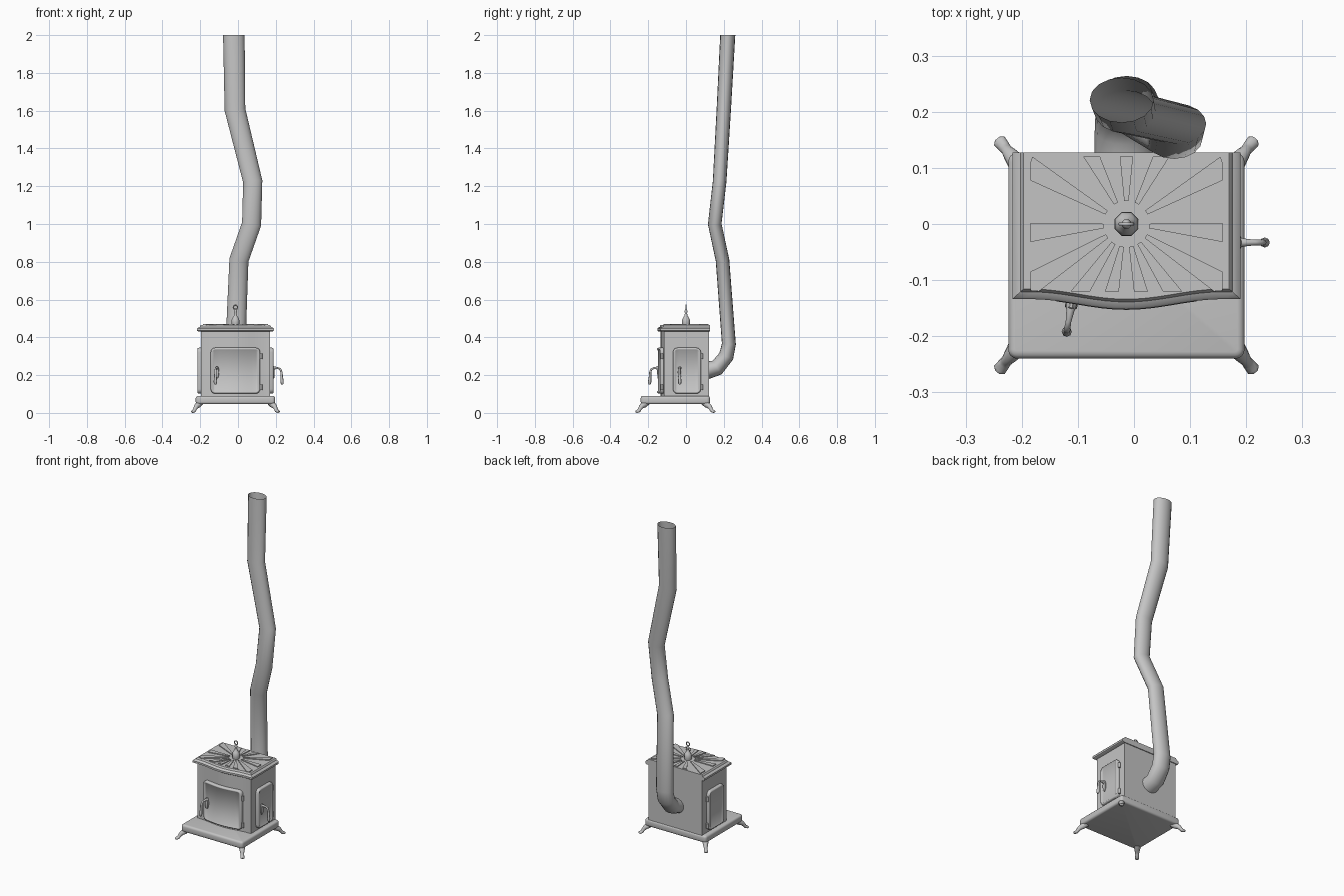
import bpy, bmesh, math
from mathutils import Vector, Matrix

if "Cube" in bpy.data.objects:
    bpy.data.objects.remove(bpy.data.objects["Cube"])

CX = -0.0135   # centre line of the stove body
iron = bpy.data.materials.new("grey_iron")
iron.diffuse_color = (0.55, 0.55, 0.55, 1)
iron.use_nodes = True
iron.node_tree.nodes["Principled BSDF"].inputs["Base Color"].default_value = iron.diffuse_color


def finish(bm, name, angle=40):
    bmesh.ops.recalc_face_normals(bm, faces=bm.faces)
    me = bpy.data.meshes.new(name)
    bm.to_mesh(me)
    bm.free()
    me.materials.append(iron)
    ob = bpy.data.objects.new(name, me)
    bpy.context.collection.objects.link(ob)
    bpy.ops.object.select_all(action='DESELECT')
    ob.select_set(True)
    bpy.context.view_layer.objects.active = ob
    bpy.ops.object.shade_smooth_by_angle(angle=math.radians(angle))
    return ob


def skin(bm, rings, caps=True):
    rs = [[bm.verts.new(p) for p in r] for r in rings]
    n = len(rs[0])
    for a, b in zip(rs, rs[1:]):
        for i in range(n):
            bm.faces.new((a[i], a[(i + 1) % n], b[(i + 1) % n], b[i]))
    if caps:
        bm.faces.new(rs[0])
        bm.faces.new(rs[-1])
    return rs


def tube(name, pts, radii, side, n=10, caps=True, angle=50):
    """Sweep an ellipse (radius pair) along points; side fixes the first axis."""
    pts = [Vector(p) for p in pts]
    rings = []
    for i, p in enumerate(pts):
        t = Vector()
        if i:
            t += (p - pts[i - 1]).normalized()
        if i < len(pts) - 1:
            t += (pts[i + 1] - p).normalized()
        t.normalize()
        s = Vector(side)
        s = (s - t * s.dot(t)).normalized()
        u = t.cross(s)
        r = radii[i] if isinstance(radii, list) else radii
        a, b = r if isinstance(r, tuple) else (r, r)
        rings.append([p + s * a * math.cos(2 * math.pi * k / n) + u * b * math.sin(2 * math.pi * k / n)
                      for k in range(n)])
    bm = bmesh.new()
    skin(bm, rings, caps)
    return finish(bm, name, angle)


def bow(u):
    """Forward bulge of the stove front at distance u from the centre line."""
    return 0.0 if abs(u) > 0.17 else 0.009 * (1 + math.cos(math.pi * u / 0.17))


def bowed_slab(name, layers, back):
    """Stack of outlines (half width, front y, z) with a bowed front."""
    rings = []
    for hw, fy, z in layers:
        us = [-hw + 2 * hw * i / 20 for i in range(21)]
        ring = [(CX + u, fy - bow(u), z) for u in us]
        rings.append(ring + [(CX + hw, back, z), (CX - hw, back, z)])
    bm = bmesh.new()
    skin(bm, rings)
    return finish(bm, name, 30)


def door(name, half_w, z0, z1, place):
    """Rounded rectangular door with raised rim; place(u, v, depth) -> point."""
    zc, hh = (z0 + z1) / 2, (z1 - z0) / 2
    rings = []
    for inset, d in [(0, -0.01), (0, 0.011), (0.003, 0.017), (0.007, 0.019),
                     (0.011, 0.018), (0.014, 0.015)]:
        w, h, r = half_w - inset, hh - inset, 0.024 - inset
        top = [(-w + r - r * math.cos(a), h - r + r * math.sin(a))
               for a in [math.pi / 2 * k / 4 for k in range(5)]]
        top += [(-w + r + 2 * (w - r) * k / 10, h) for k in range(1, 10)]
        top += [(-u, v) for u, v in top[4::-1]]
        loop = top + [(u, -v) for u, v in reversed(top)]
        rings.append([place(u, zc + v, d) for u, v in loop])
    bm = bmesh.new()
    last = skin(bm, rings, False)[-1]
    n = len(last)
    for i in range(n // 2 - 1):          # panel made of upright strips
        bm.faces.new((last[i], last[i + 1], last[n - 2 - i], last[n - 1 - i]))
    return finish(bm, name, 50)


# Base plate
bm = bmesh.new()
bmesh.ops.create_cube(bm, size=1, matrix=Matrix.Translation((CX, -0.0565, 0.068)) @
                      Matrix.Diagonal((0.421, 0.367, 0.044, 1)))
up = [e for e in bm.edges if abs(e.verts[0].co.z - e.verts[1].co.z) > 0.02]
bmesh.ops.bevel(bm, geom=up, offset=0.016, segments=4, profile=0.5, affect='EDGES')
rim = [e for e in bm.edges if abs(e.verts[0].co.z - e.verts[1].co.z) < 0.001]
bmesh.ops.bevel(bm, geom=rim, offset=0.012, segments=3, profile=0.5, affect='EDGES')
finish(bm, "base_plate")

# Four flared legs
for sx in (-1, 1):
    for sy, y0 in ((1, 0.128), (-1, -0.24)):
        path = [(-0.034, 0.058), (-0.018, 0.044), (-0.004, 0.034), (0.004, 0.022),
                (0.010, 0.011), (0.020, 0.007), (0.024, 0.006)]
        tube("leg", [(CX + sx * (0.2105 + d * 0.8), y0 + sy * d, z) for d, z in path],
             [0.018, 0.017, 0.013, 0.010, (0.011, 0.009), (0.012, 0.007), (0.006, 0.004)],
             (sx, -sy, 0))

# Firebox and lid
bowed_slab("firebox", [(0.183, -0.116, 0.085), (0.183, -0.116, 0.434)], 0.122)
bowed_slab("lid", [(0.194, -0.126, 0.430), (0.203, -0.134, 0.435), (0.203, -0.134, 0.446),
                   (0.199, -0.130, 0.451), (0.189, -0.121, 0.455), (0.187, -0.119, 0.461),
                   (0.183, -0.116, 0.465)], 0.127)

# Sunburst rays on the lid, clipped to a rectangle
bm = bmesh.new()
for deg in (90, 63, 30, -5, -32, -56, -78):
    for flip in ((1,) if deg == 90 else (1, -1)):
        outer, inner = [], []
        for k in range(-2, 3):
            a = math.radians(deg + k * 2.8)
            c, s = math.cos(a) * flip, math.sin(a)
            r = min(0.171 / max(abs(c), 1e-6), 0.120 / max(abs(s), 1e-6))
            outer.append((CX + r * c, r * s))
            inner.append((CX + 0.041 * c, 0.041 * s))
        loop = outer + inner[::-1]
        skin(bm, [[(x, y, z) for x, y in loop] for z in (0.462, 0.470)])
finish(bm, "lid_rays", 30)

# Finial with ring
prof = [(0.020, 0.462), (0.023, 0.478), (0.022, 0.492), (0.017, 0.504), (0.009, 0.514),
        (0.006, 0.528), (0.009, 0.536), (0.006, 0.546), (0.002, 0.549)]
tube("finial", [(CX, 0, z) for r, z in prof], [r for r, z in prof], (1, 0.4142, 0), n=8)
bpy.ops.mesh.primitive_torus_add(location=(CX, 0, 0.559), rotation=(math.pi / 2, 0, 0),
                                 major_radius=0.011, minor_radius=0.0035,
                                 major_segments=16, minor_segments=6)
ring = bpy.context.object
ring.name = "finial_ring"
ring.data.materials.append(iron)
bpy.ops.object.shade_smooth_by_angle(angle=math.radians(60))

# Doors on the front and both sides
DZ = (0.102, 0.345)
door("front_door", 0.131, *DZ, lambda u, v, d: (CX + u, -0.116 - bow(u) - d, v))
for s, nm in ((1, "right_door"), (-1, "left_door")):
    door(nm, 0.074, *DZ, lambda u, v, d: (CX + s * (0.183 + d), 0.005 + u, v))

# Hinges
for z in (0.135, 0.30):
    spots = [(CX + 0.136, -0.127)] + [(CX + s * 0.190, 0.083) for s in (-1, 1)]
    for x, y in spots:
        tube("hinge", [(x, y, z - 0.015), (x, y, z + 0.015)], 0.007, (1, 0, 0), n=8)


# Hooked door handles with an oval back plate
def handle(name, origin, out, side):
    o, out = Vector(origin), Vector(out)
    path = [(-0.004, 0.236), (0.010, 0.238), (0.028, 0.236), (0.038, 0.230), (0.043, 0.215),
            (0.044, 0.190), (0.046, 0.168), (0.047, 0.156), (0.047, 0.150)]
    tube(name, [o + out * d + Vector((0, 0, z)) for d, z in path],
         [0.010, 0.007, 0.005, 0.0055, 0.006, 0.007, 0.009, 0.008, 0.004], side, n=8)
    c = o + Vector((0, 0, 0.215))
    tube(name + "_plate", [c - out * 0.006, c + out * 0.003, c + out * 0.005],
         [(0.011, 0.034), (0.011, 0.034), (0.008, 0.030)], side, n=14)


handle("front_handle", (-0.112, -0.146, 0), (-0.17, -1, 0), (1, 0, 0))
handle("right_handle", (0.187, -0.033, 0), (1, 0, 0), (0, 1, 0))

# Crooked open flue pipe
flue = [(-0.015, 0.110, 0.226), (-0.015, 0.165, 0.240), (-0.014, 0.213, 0.300),
        (-0.013, 0.227, 0.365), (0.005, 0.193, 0.81), (0.072, 0.152, 1.00),
        (0.078, 0.178, 1.225), (-0.016, 0.200, 1.605), (-0.022, 0.221, 2.0)]
pipe = tube("flue_pipe", flue,
            [(0.055, 0.048), (0.055, 0.043), (0.054, 0.040), (0.053, 0.037)] +
            [(0.051, 0.036)] * 3 + [(0.055, 0.038), (0.057, 0.040)],
            (1, 0, 0), n=16, caps=False, angle=60)
for v in pipe.data.vertices:      # level the open top
    if v.co.z > 1.9:
        v.co.z = 2.0
